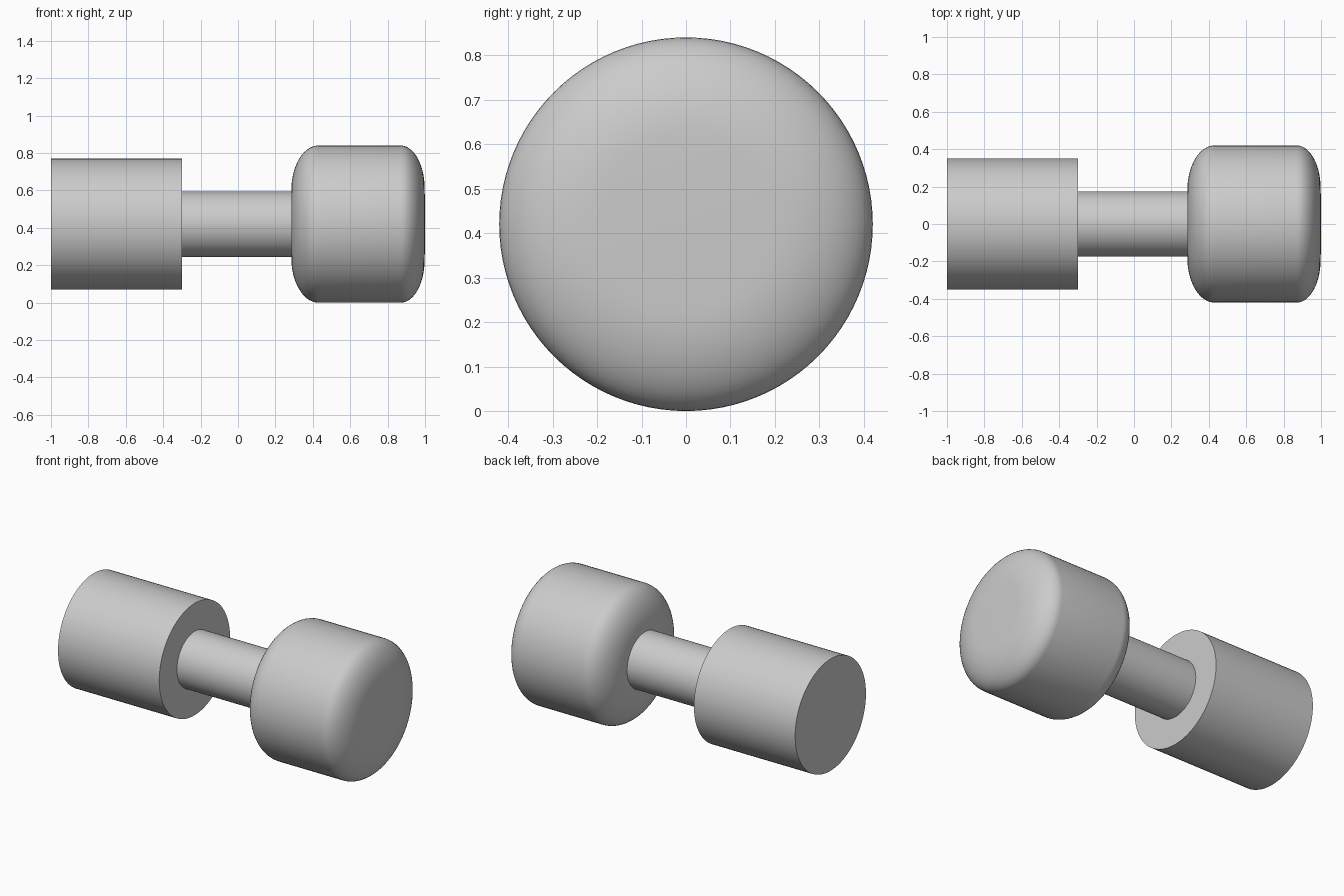
import bpy, bmesh
from math import sin, cos, pi, radians

if "Cube" in bpy.data.objects:
    bpy.data.objects.remove(bpy.data.objects["Cube"])

AXIS_Z = 0.42
SEGMENTS = 96


def lathe(name, profile):
    """Spin (x, radius) points around the horizontal bar axis."""
    bm = bmesh.new()
    rings = []
    for x, r in profile:
        if r == 0:
            rings.append([bm.verts.new((x, 0, AXIS_Z))] * SEGMENTS)
        else:
            rings.append([bm.verts.new((x, r * cos(2 * pi * i / SEGMENTS),
                                        AXIS_Z + r * sin(2 * pi * i / SEGMENTS)))
                          for i in range(SEGMENTS)])
    for a, b in zip(rings, rings[1:]):
        for i in range(SEGMENTS):
            j = (i + 1) % SEGMENTS
            corners = list(dict.fromkeys((a[i], a[j], b[j], b[i])))
            bm.faces.new(corners)
    bmesh.ops.recalc_face_normals(bm, faces=bm.faces)
    mesh = bpy.data.meshes.new(name)
    bm.to_mesh(mesh)
    bm.free()
    obj = bpy.data.objects.new(name, mesh)
    bpy.context.collection.objects.link(obj)
    bpy.ops.object.select_all(action='DESELECT')
    obj.select_set(True)
    bpy.context.view_layer.objects.active = obj
    bpy.ops.object.shade_smooth_by_angle(angle=radians(35))
    return obj


def rounded_corner(cx, cr, rx, rr, start, end, steps=14):
    """Elliptical quarter of the head profile."""
    angles = [radians(start + (end - start) * k / steps) for k in range(steps + 1)]
    return [(cx + rx * cos(t), cr + rr * sin(t)) for t in angles]


# Plain cylindrical head
lathe("left_head", [(-1, 0), (-1, 0.35), (-0.30, 0.35), (-0.30, 0)])

# Handle bar, seated slightly inside both heads
lathe("handle", [(-0.32, 0), (-0.32, 0.175), (0.32, 0.175), (0.32, 0)])

# Larger head with soft rounded rims
profile = [(0.285, 0)]
profile += rounded_corner(0.43, 0.18, 0.145, 0.24, 180, 90)
profile += rounded_corner(0.87, 0.19, 0.128, 0.23, 90, 0)
profile += [(0.9995, 0.1), (1.0, 0)]
lathe("right_head", profile)
